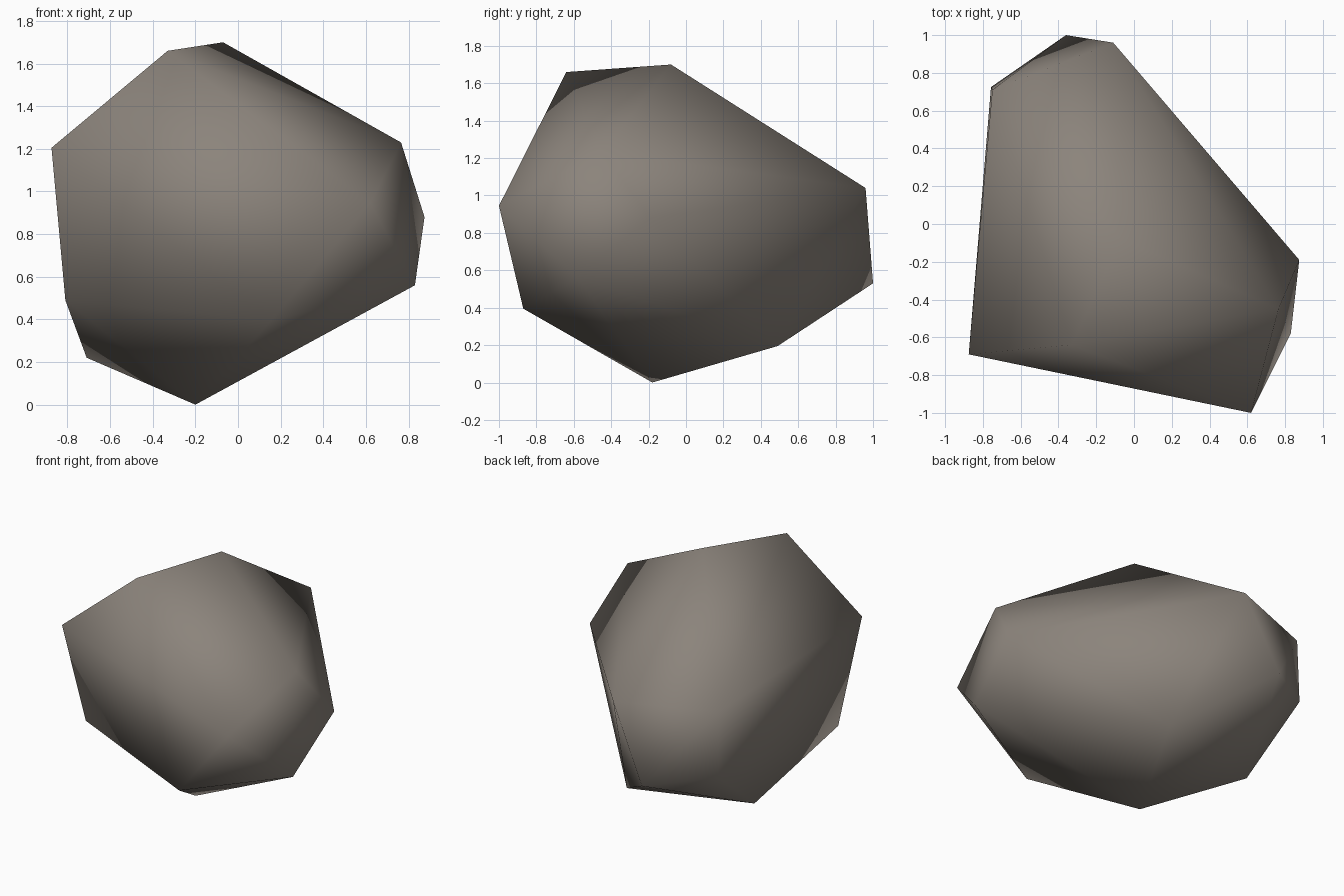
import bpy, bmesh

if "Cube" in bpy.data.objects:
    bpy.data.objects.remove(bpy.data.objects["Cube"])

# Corner points of the boulder, grouped by height
CORNERS = [
    # crown
    (-0.07, -0.08, 1.70), (-0.33, -0.64, 1.66),
    # shoulders
    (0.765, -0.45, 1.23), (-0.875, -0.69, 1.205), (-0.11, 0.96, 1.04), (-0.75, 0.71, 1.04),
    # waist
    (0.62, -1.0, 0.945), (0.875, -0.19, 0.88), (-0.757, 0.725, 0.59),
    (0.83, -0.58, 0.56), (-0.36, 1.0, 0.53), (-0.81, -0.52, 0.49),
    # underside
    (0.155, -0.87, 0.395), (-0.71, 0.26, 0.22), (0.113, 0.49, 0.195), (-0.20, -0.18, 0.0),
]

# Boulder: convex hull around the corners
bm = bmesh.new()
for p in CORNERS:
    bm.verts.new(p)
res = bmesh.ops.convex_hull(bm, input=bm.verts[:])
spare = {v for v in res["geom_interior"] + res["geom_unused"] if isinstance(v, bmesh.types.BMVert)}
bmesh.ops.delete(bm, geom=list(spare), context='VERTS')
bmesh.ops.recalc_face_normals(bm, faces=bm.faces[:])

# Soft shading over the whole stone
for f in bm.faces:
    f.smooth = True
mesh = bpy.data.meshes.new("boulder")
bm.to_mesh(mesh)
bm.free()

stone = bpy.data.materials.new("warm_grey_stone")
stone.diffuse_color = (0.26, 0.23, 0.20, 1.0)
stone.use_nodes = True
stone.node_tree.nodes["Principled BSDF"].inputs["Base Color"].default_value = stone.diffuse_color
mesh.materials.append(stone)
bpy.context.collection.objects.link(bpy.data.objects.new("boulder", mesh))
